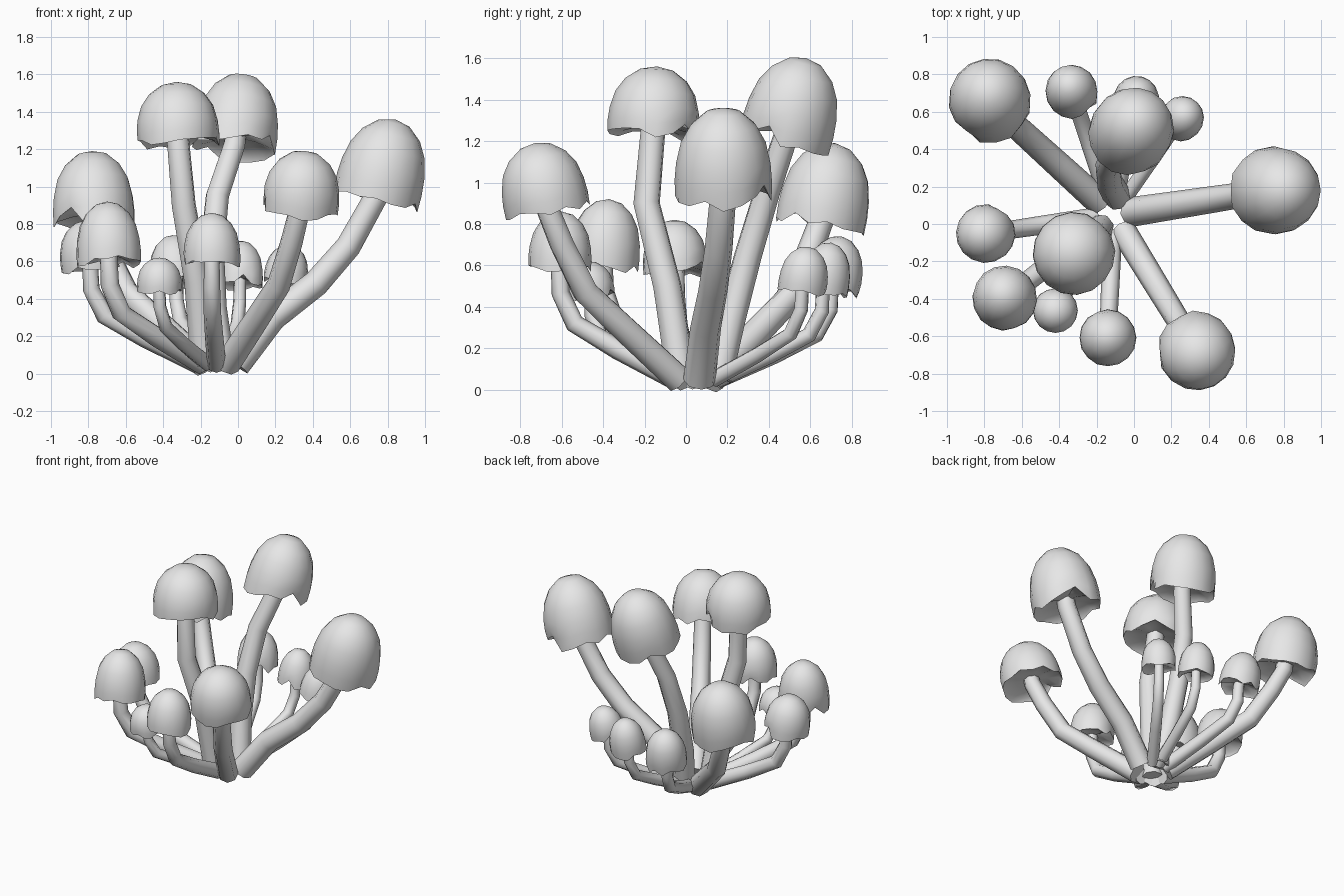
import bpy, bmesh, math, random
from mathutils import Vector

random.seed(4)
if "Cube" in bpy.data.objects:
    bpy.data.objects.remove(bpy.data.objects["Cube"])

# One pale grey material for everything
grey = bpy.data.materials.new("pale grey")
grey.use_nodes = True
grey.diffuse_color = (0.8, 0.8, 0.8, 1)
grey.node_tree.nodes["Principled BSDF"].inputs["Base Color"].default_value = grey.diffuse_color

ROOT = Vector((-0.11, 0.05, 0.05))
SIDES = 16

# Bell profile: (share of radius, share of height), underside centre to crown
BELL = [(0, 0.12), (0.5, 0.1), (0.9, 0.06), (0.99, 0), (1, 0.17), (0.97, 0.36),
        (0.87, 0.6), (0.67, 0.8), (0.36, 0.95), (0, 1)]

# Stem bends: (share of the way out, share of the way up)
YOUNG = [(0.5, 0.27), (0.87, 0.5), (0.99, 0.77)]
MATURE = [(0.38, 0.27), (0.71, 0.51), (0.89, 0.79)]
SPREADING = [(0.26, 0.28), (0.57, 0.48), (0.8, 0.7)]


def finish(obj, angle):
    bpy.ops.object.select_all(action='DESELECT')
    obj.select_set(True)
    bpy.context.view_layer.objects.active = obj
    if obj.type == 'CURVE':
        bpy.ops.object.convert(target='MESH')
        obj = bpy.context.view_layer.objects.active
    bpy.ops.object.shade_smooth_by_angle(angle=math.radians(angle))


def make_cap(name, rim, apex, radius):
    """Lathed bell with a ragged, wavy rim, turned to lean along its axis."""
    axis = apex - rim
    turn = axis.to_track_quat('Z', 'Y')
    waves = [random.uniform(-0.1, 0.05) for _ in range(SIDES)]
    waves[random.randrange(SIDES)] = 0.14
    bm = bmesh.new()
    rings = []
    for r, h in BELL:
        ring = []
        for i, wave in enumerate(waves):
            a = math.tau * i / SIDES
            lift = wave * r * (1 - h) ** 4
            spread = radius * r * (1 - 0.6 * max(lift, 0))
            p = Vector((spread * math.cos(a), spread * math.sin(a), axis.length * (h + lift)))
            ring.append(bm.verts.new(rim + turn @ p))
        rings.append(ring)
    for low, high in zip(rings, rings[1:]):
        for i in range(SIDES):
            j = (i + 1) % SIDES
            bm.faces.new((low[i], low[j], high[j], high[i]))
    bmesh.ops.remove_doubles(bm, verts=bm.verts, dist=0.0005)
    bmesh.ops.recalc_face_normals(bm, faces=bm.faces)
    mesh = bpy.data.meshes.new(name)
    bm.to_mesh(mesh)
    bm.free()
    mesh.materials.append(grey)
    obj = bpy.data.objects.new(name, mesh)
    bpy.context.collection.objects.link(obj)
    finish(obj, 48)


def make_stem(name, points, radius):
    """Tapered eight-sided tube through the given points."""
    curve = bpy.data.curves.new(name, 'CURVE')
    curve.dimensions = '3D'
    curve.bevel_depth = radius
    curve.bevel_resolution = 2
    curve.use_fill_caps = True
    spline = curve.splines.new('POLY')
    spline.points.add(len(points) - 1)
    for i, (point, p) in enumerate(zip(spline.points, points)):
        point.co = (*p, 1)
        point.radius = 1.25 - 0.3 * i / (len(points) - 1)
    curve.materials.append(grey)
    obj = bpy.data.objects.new(name, curve)
    bpy.context.collection.objects.link(obj)
    finish(obj, 48)


def mushroom(name, radius, rim, apex, bends=YOUNG, path=None):
    rim, apex = Vector(rim), Vector(apex)
    out = (rim - ROOT) * Vector((1, 1, 0))
    base = ROOT + out.normalized() * 0.1
    span = rim - base
    if path is None:
        path = [base + Vector((span.x * o, span.y * o, span.z * u)) for o, u in bends]
    points = [base, *map(Vector, path), rim, rim.lerp(apex, 0.2)]
    make_stem(name + "_stem", points, radius * 0.27)
    make_cap(name + "_cap", rim, apex, radius)


# Tall mushrooms
mushroom("tall_back", 0.225, (-0.02, 0.48, 1.22), (0.03, 0.58, 1.6),
         path=[(-0.13, 0.22, 0.35), (-0.14, 0.3, 0.65), (-0.11, 0.39, 0.95)])
mushroom("tall_front", 0.222, (-0.32, -0.16, 1.24), (-0.33, -0.14, 1.56),
         path=[(-0.22, -0.09, 0.5), (-0.29, -0.19, 0.9)])

# Large leaning mushrooms
mushroom("large_left", 0.235, (0.74, 0.18, 0.95), (0.84, 0.18, 1.36), SPREADING)
mushroom("large_front", 0.208, (0.33, -0.67, 0.88), (0.36, -0.73, 1.19), MATURE)
mushroom("large_back", 0.22, (-0.77, 0.65, 0.81), (-0.78, 0.72, 1.19), MATURE)

# Small mushrooms around the base
mushroom("small_right", 0.157, (-0.79, -0.05, 0.57), (-0.82, -0.06, 0.82))
mushroom("medium_front_right", 0.173, (-0.69, -0.4, 0.6), (-0.7, -0.37, 0.92))
mushroom("tiny_front_right", 0.12, (-0.42, -0.46, 0.45), (-0.42, -0.48, 0.62))
mushroom("small_front", 0.153, (-0.14, -0.61, 0.59), (-0.14, -0.6, 0.86))
mushroom("small_back_right", 0.14, (-0.33, 0.7, 0.49), (-0.35, 0.75, 0.74))
mushroom("small_back", 0.123, (0.01, 0.66, 0.48), (0.02, 0.7, 0.71))
mushroom("tiny_back_left", 0.118, (0.25, 0.56, 0.49), (0.28, 0.59, 0.69))
